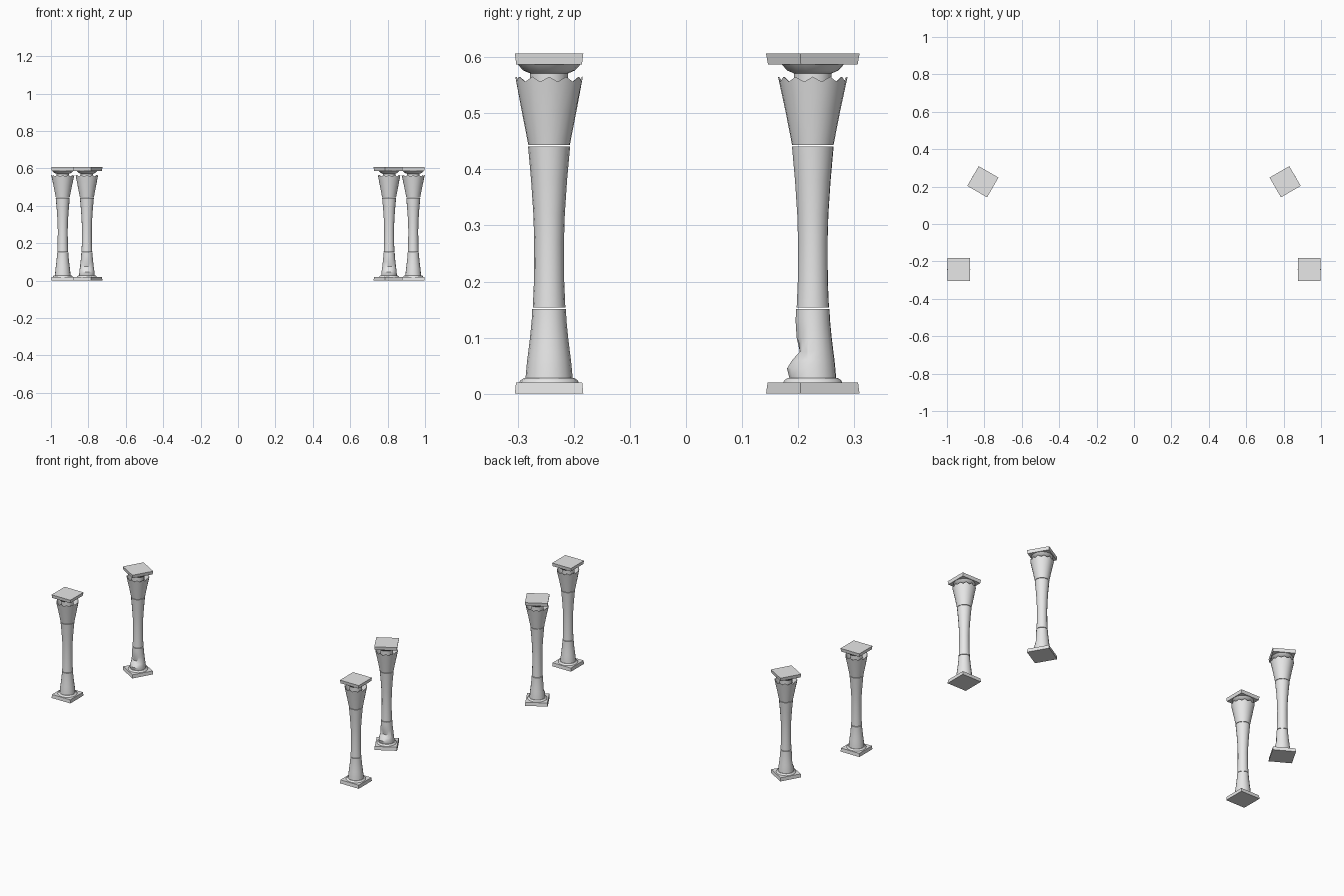
import bpy, bmesh, math
from mathutils import Matrix, Vector

cube = bpy.data.objects.get("Cube")
if cube:
    bpy.data.objects.remove(cube, do_unlink=True)

STONE = (0.8, 0.8, 0.8, 1.0)
stone = bpy.data.materials.new("pale_stone")
stone.use_nodes = True
stone.diffuse_color = STONE
stone.node_tree.nodes["Principled BSDF"].inputs["Base Color"].default_value = STONE


def lathe(profile, sides, start=0.0, shape=None):
    """Closed turned solid from (radius, height) rings; shape may adjust each point."""
    bm = bmesh.new()
    rings = []
    for level, (r, z) in enumerate(profile):
        ring = []
        for i in range(sides):
            a = start + math.tau * i / sides
            p = Vector((r * math.cos(a), r * math.sin(a), z))
            if shape:
                p = shape(p, a, i, level)
            ring.append(bm.verts.new(p))
        rings.append(ring)
    for low, high in zip(rings, rings[1:]):
        for i in range(sides):
            j = (i + 1) % sides
            bm.faces.new((low[i], low[j], high[j], high[i]))
    bm.faces.new(rings[0][::-1])
    bm.faces.new(rings[-1])
    return bm


def finish(name, bm, place):
    bmesh.ops.recalc_face_normals(bm, faces=bm.faces)
    mesh = bpy.data.meshes.new(name)
    bm.to_mesh(mesh)
    bm.free()
    mesh.shade_smooth()
    mesh.set_sharp_from_angle(angle=math.radians(30))
    mesh.materials.append(stone)
    obj = bpy.data.objects.new(name, mesh)
    obj.matrix_world = place
    bpy.context.collection.objects.link(obj)


def slab(half_low, half_high, z0, z1):
    s = math.sqrt(2)
    return lathe([(half_low * s, z0), (half_high * s, z1)], 4, math.pi / 4)


# Leaf rim: alternating tips and notches, with every other leaf set slightly back
def leaves(p, a, i, level):
    if level in (2, 3):
        if i % 2:
            p.z -= 0.009
            p.xy *= 0.97
        elif i % 4:
            p.xy *= 0.97
    return p


# Worn foot: a chipped hollow on one side of the lower drum
def worn(chip_angle):
    def shape(p, a, i, level):
        facing = max(0.0, math.cos(a - chip_angle))
        depth = (0, -0.006, 0.002, 0.014, 0.005, 0, 0)[level]
        p.xy -= p.xy.normalized() * depth * facing ** 2
        return p
    return shape


def column(label, x, y, turn, chip_angle):
    place = Matrix.Translation((x, y, 0)) @ Matrix.Rotation(turn, 4, "Z")
    shape = None if chip_angle is None else worn(chip_angle - turn)
    parts = {
        "base_slab": slab(0.061, 0.059, 0, 0.02),
        "base_ring": lathe([(0.053, 0.02), (0.051, 0.024), (0.045, 0.028)], 16),
        "lower_drum": lathe([(0.042, 0.028), (0.0405, 0.045), (0.039, 0.06),
                             (0.037, 0.075), (0.034, 0.1), (0.031, 0.13),
                             (0.03, 0.151)], 16, 0, shape),
        "shaft": lathe([(0.029, 0.154), (0.027, 0.2), (0.0265, 0.27),
                        (0.028, 0.32), (0.032, 0.38), (0.0375, 0.441)], 16),
        "leaf_capital": lathe([(0.037, 0.4435), (0.049, 0.505), (0.062, 0.565),
                               (0.059, 0.564), (0.045, 0.53), (0.02, 0.528)],
                              24, 0, leaves),
        "neck": lathe([(0.033, 0.525), (0.034, 0.571)], 16),
        "capital_ring": lathe([(0.034, 0.571), (0.046, 0.576), (0.056, 0.587)], 16),
        "top_slab": slab(0.0585, 0.061, 0.587, 0.606),
    }
    for name, bm in parts.items():
        finish(label + "_" + name, bm, place)


TILT = math.radians(30)
for label, side in (("left", 1), ("right", -1)):
    column("front_" + label, side * 0.937, -0.244, 0, None)
    column("back_" + label, side * 0.808, 0.226, side * TILT, -math.pi / 2)
